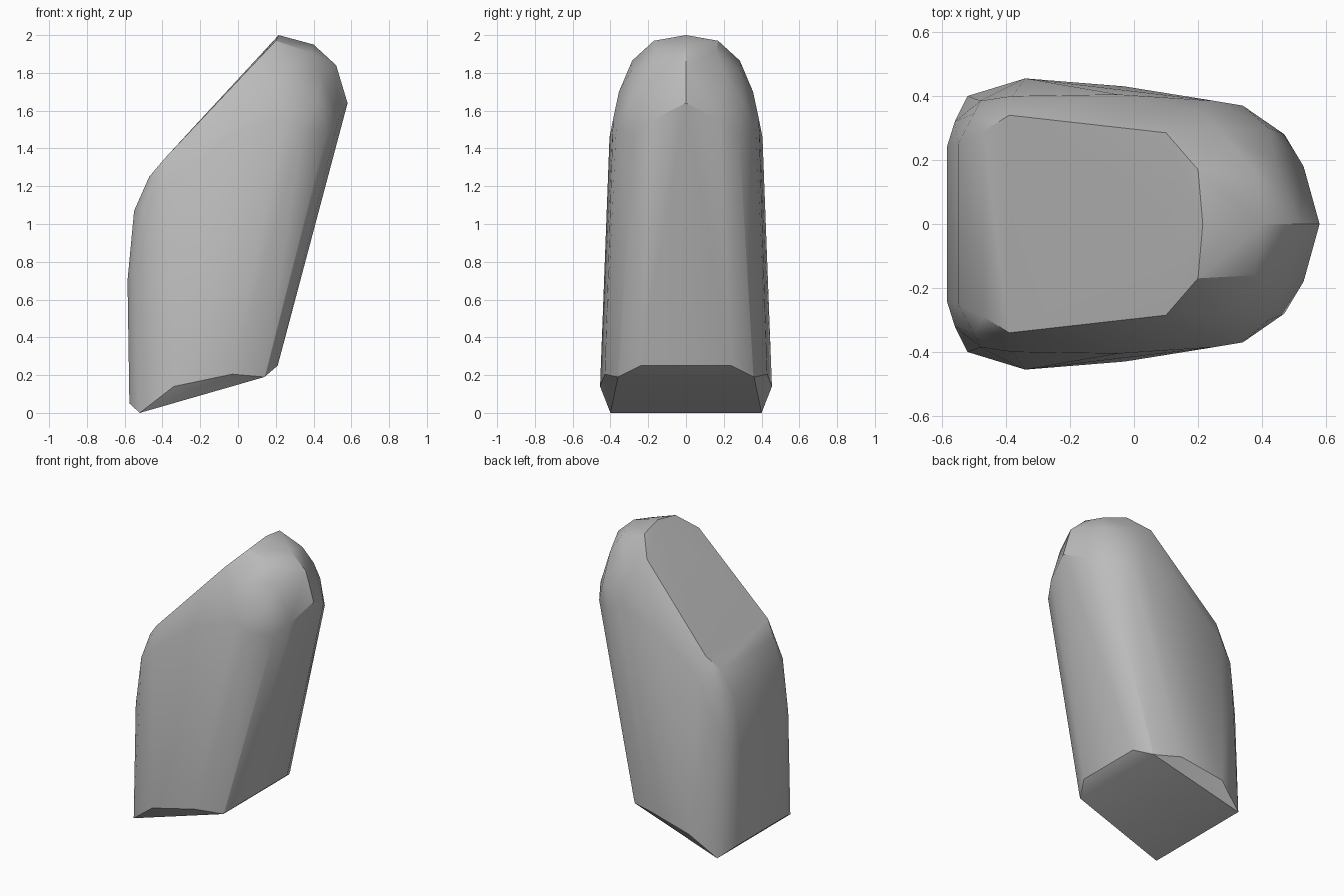
import bpy
import bmesh
import math

# Remove the default cube
default_cube = bpy.data.objects.get("Cube")
if default_cube:
    bpy.data.objects.remove(default_cube, do_unlink=True)


def make_material(name, grey):
    material = bpy.data.materials.new(name)
    material.use_nodes = True
    colour = (grey, grey, grey, 1.0)
    material.diffuse_color = colour
    material.node_tree.nodes["Principled BSDF"].inputs["Base Color"].default_value = colour
    return material


def mirrored(points):
    """Yield each half-profile point and its twin across the centre plane."""
    for x, y, z in points:
        yield (x, y, z)
        if y:
            yield (x, -y, z)


def convex_shell(name, profiles, material, sharp_angle):
    """Wrap a convex skin around mirrored half profiles."""
    bm = bmesh.new()
    for profile in profiles:
        for corner in mirrored(profile):
            bm.verts.new(corner)
    hull = bmesh.ops.convex_hull(bm, input=bm.verts[:])
    unused = {v for v in hull["geom_interior"] + hull["geom_unused"]
              if isinstance(v, bmesh.types.BMVert)}
    bmesh.ops.delete(bm, geom=list(unused), context='VERTS')
    # Merge nearly coplanar triangles into clean panels
    bmesh.ops.dissolve_limit(bm, angle_limit=math.radians(1), verts=bm.verts[:], edges=bm.edges[:])
    bmesh.ops.recalc_face_normals(bm, faces=bm.faces[:])
    mesh = bpy.data.meshes.new(name)
    bm.to_mesh(mesh)
    bm.free()
    mesh.materials.append(material)
    shell = bpy.data.objects.new(name, mesh)
    bpy.context.collection.objects.link(shell)
    bpy.ops.object.select_all(action='DESELECT')
    shell.select_set(True)
    bpy.context.view_layer.objects.active = shell
    bpy.ops.object.shade_smooth_by_angle(angle=sharp_angle)
    return shell


# Slanted underside and the flared chamfer around it
underside = [(-.52, .4, 0), (.14, .36, .19)]
foot_rim = [(-.575, .27, .05), (-.48, .41, .1), (-.34, .455, .14),
            (-.03, .43, .205), (.15, .355, .21), (.21, .24, .25)]

# Upright back panel with rounded corners
back_panel = [(-.585, .24, .7), (-.55, .25, 1.07), (-.56, .32, .75),
              (-.48, .385, .95), (-.5, .345, 1.1)]

# Sloping flat top and the shoulders beside it
flat_top = [(-.47, .29, 1.25), (-.39, .34, 1.345), (.1, .285, 1.865),
            (.2, .17, 1.97), (.215, 0, 2)]
shoulder = [(-.38, .4, 1.2), (-.05, .405, 1.46), (.2, .355, 1.7), (.25, .385, 1.56)]

# Rounded nose above the leaning front panel
nose = [(.4, 0, 1.95), (.38, .16, 1.91), (.27, .29, 1.81), (.52, 0, 1.84),
        (.44, .2, 1.8), (.34, .37, 1.5), (.42, .3, 1.65), (.47, .28, 1.48),
        (.53, .18, 1.55), (.58, 0, 1.64)]

grey = make_material("plain grey", .5)
convex_shell("body", [underside, foot_rim, back_panel, flat_top, shoulder, nose],
             grey, math.radians(30))
